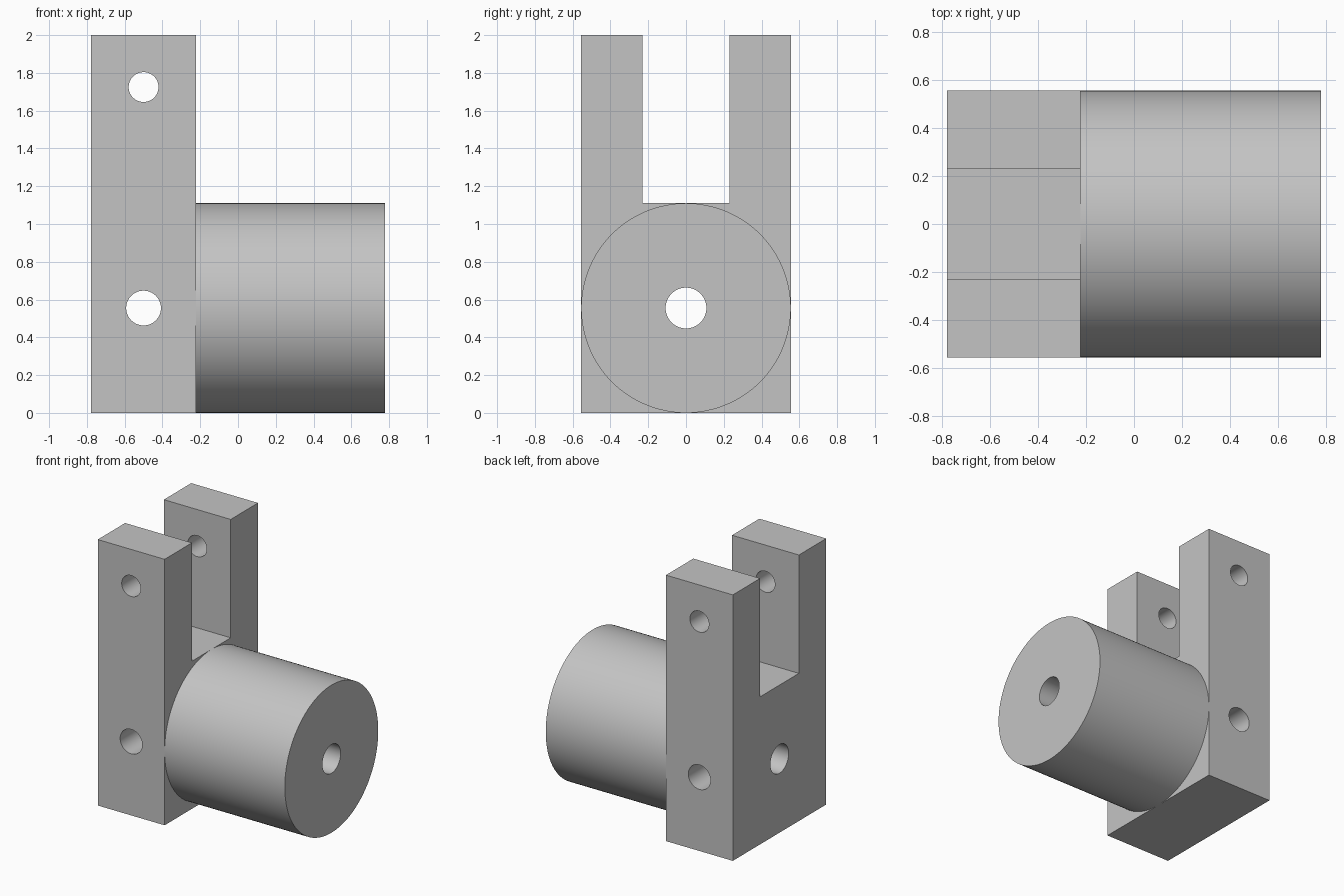
import bpy
import bmesh
from math import pi, radians
from mathutils import Matrix

cube = bpy.data.objects.get("Cube")
if cube:
    bpy.data.objects.remove(cube, do_unlink=True)

HALF_X = 0.778      # half length along x
JOINT_X = -0.222    # where the barrel meets the yoke
RADIUS = 0.555      # barrel radius, also half the yoke width
SLOT = 0.23         # half width of the fork slot
HOLE_X = -0.5       # cross pin position

grey = bpy.data.materials.new("plain grey")
grey.use_nodes = True
colour = (0.55, 0.55, 0.55, 1)
grey.diffuse_color = colour
grey.node_tree.nodes["Principled BSDF"].inputs["Base Color"].default_value = colour


def make_object(name, bm):
    bmesh.ops.recalc_face_normals(bm, faces=bm.faces)
    mesh = bpy.data.meshes.new(name)
    bm.to_mesh(mesh)
    bm.free()
    obj = bpy.data.objects.new(name, mesh)
    bpy.context.collection.objects.link(obj)
    mesh.materials.append(grey)
    return obj


def cylinder(name, radius, length, centre, axis, sides):
    turn = Matrix.Rotation(pi / 2, 4, "Y" if axis == "X" else "X")
    bm = bmesh.new()
    bmesh.ops.create_cone(bm, cap_ends=True, segments=sides, radius1=radius,
                          radius2=radius, depth=length,
                          matrix=Matrix.Translation(centre) @ turn)
    return make_object(name, bm)


def drill(obj, radius, centre, axis):
    cutter = cylinder("drill_cutter", radius, 3, centre, axis, 64)
    cutter.hide_render = True
    mod = obj.modifiers.new("hole", "BOOLEAN")
    mod.operation = "DIFFERENCE"
    mod.solver = "EXACT"
    mod.object = cutter
    bpy.context.view_layer.objects.active = obj
    bpy.ops.object.modifier_apply(modifier=mod.name)
    bpy.data.objects.remove(cutter, do_unlink=True)


# Forked yoke: U-shaped outline extruded along x
top, slot_floor = 2, 2 * RADIUS
half = [(RADIUS, 0), (RADIUS, top), (SLOT, top), (SLOT, slot_floor)]
outline = half + [(-y, z) for y, z in reversed(half)]
bm = bmesh.new()
face = bm.faces.new([bm.verts.new((-HALF_X, y, z)) for y, z in outline])
extruded = bmesh.ops.extrude_face_region(bm, geom=[face])["geom"]
bmesh.ops.translate(bm, vec=(JOINT_X + HALF_X, 0, 0),
                    verts=[v for v in extruded if isinstance(v, bmesh.types.BMVert)])
yoke = make_object("forked_yoke", bm)

# Round barrel lying along x
barrel = cylinder("barrel", RADIUS, HALF_X - JOINT_X,
                  ((HALF_X + JOINT_X) / 2, 0, RADIUS), "X", 128)

# Long bore through both parts, then the two cross pin holes
for part in (yoke, barrel):
    drill(part, 0.108, (0, 0, RADIUS), "X")
drill(yoke, 0.092, (HOLE_X, 0, RADIUS), "Y")
drill(yoke, 0.079, (HOLE_X, 0, 1.725), "Y")

# Smooth round walls, crisp edges
bpy.ops.object.select_all(action="DESELECT")
for part in (yoke, barrel):
    part.select_set(True)
bpy.context.view_layer.objects.active = yoke
bpy.ops.object.shade_smooth_by_angle(angle=radians(30))
